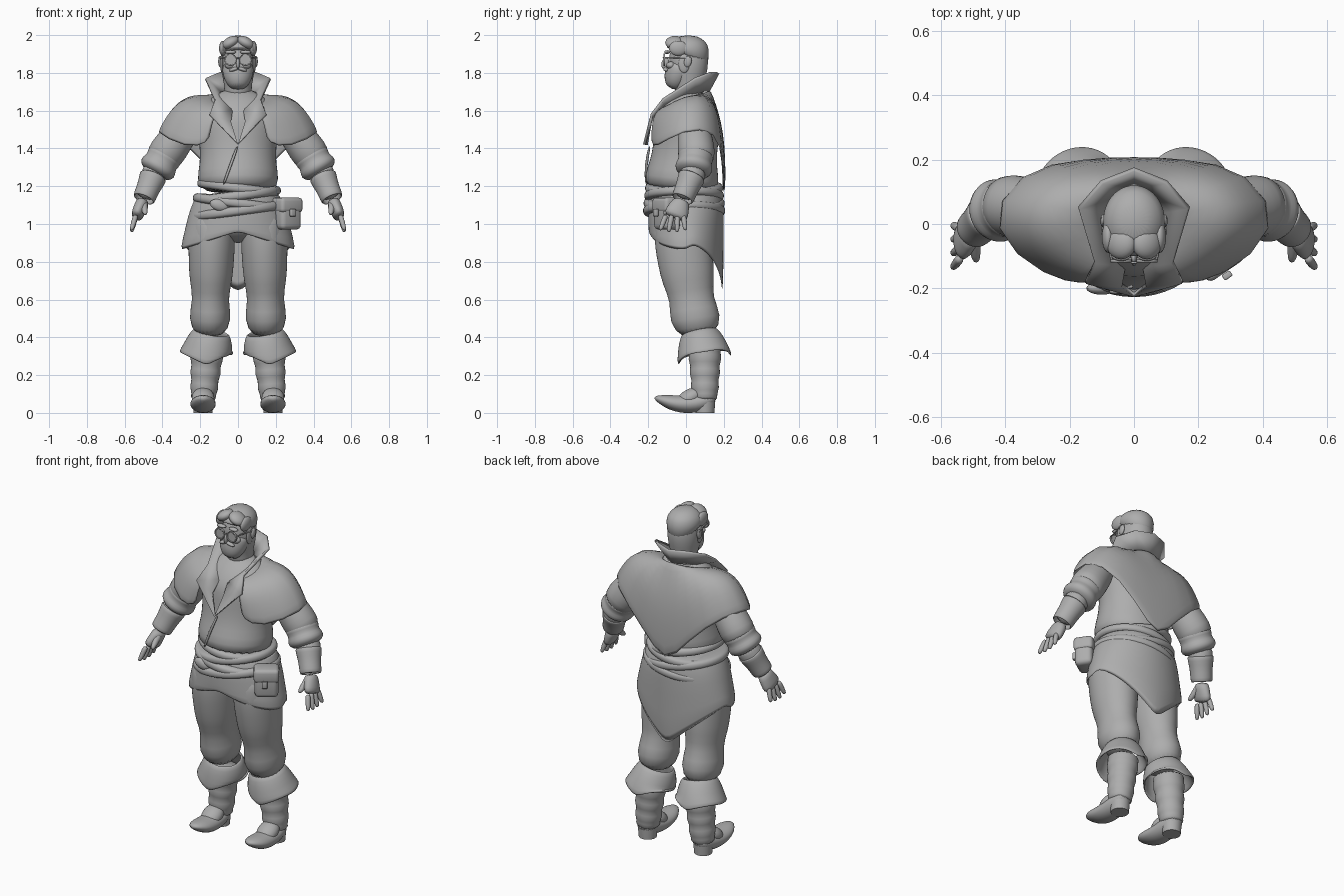
import bpy
import bmesh
from math import cos, sin, pi
from mathutils import Vector, Matrix

if "Cube" in bpy.data.objects:
    bpy.data.objects.remove(bpy.data.objects["Cube"], do_unlink=True)

clay = bpy.data.materials.new("clay_grey")
clay.use_nodes = True
clay.diffuse_color = (.42, .42, .42, 1)
clay.node_tree.nodes["Principled BSDF"].inputs["Base Color"].default_value = clay.diffuse_color

RIGHT = Vector((1, 0, 0))


def finish(name, bm, mirror=False, thickness=0, smooth=True):
    """Turn a bmesh into a shaded object with the usual modifiers."""
    bmesh.ops.recalc_face_normals(bm, faces=bm.faces)
    mesh = bpy.data.meshes.new(name)
    bm.to_mesh(mesh)
    bm.free()
    mesh.materials.append(clay)
    mesh.polygons.foreach_set("use_smooth", [True] * len(mesh.polygons))
    obj = bpy.data.objects.new(name, mesh)
    bpy.context.scene.collection.objects.link(obj)
    if mirror:
        obj.modifiers.new("mirror", "MIRROR")
    if thickness:
        solid = obj.modifiers.new("thickness", "SOLIDIFY")
        solid.thickness = thickness
        solid.offset = 0
    if smooth:
        subdivision = obj.modifiers.new("smooth", "SUBSURF")
        subdivision.levels = subdivision.render_levels = 1
    else:
        mesh.set_sharp_from_angle(angle=pi / 5)


def limb(name, start, end, radii, depth=(1, 1), bow=(0, 0, 0), sides=24, open_ends=False, hem=None, **options):
    """Skin evenly spaced elliptical rings between two points.

    depth is the depth to width ratio at each end, bow bends the path,
    and hem gives the height of the last ring from its x and y offsets.
    """
    bm = bmesh.new()
    start, end = Vector(start), Vector(end)
    along = (end - start).normalized()
    across = (RIGHT - along * RIGHT.dot(along)).normalized()
    inward = along.cross(across)
    loops = []
    for i, radius in enumerate(radii):
        t = i / (len(radii) - 1)
        centre = start.lerp(end, t) + Vector(bow) * sin(pi * t)
        ratio = depth[0] + (depth[1] - depth[0]) * t
        loop = []
        for k in range(sides):
            angle = 2 * pi * k / sides
            offset = (across * cos(angle) + inward * sin(angle) * ratio) * radius
            point = centre + offset
            if hem and t == 1:
                point.z = hem(offset.x, offset.y)
            loop.append(bm.verts.new(point))
        loops.append(loop)
    for upper, lower in zip(loops, loops[1:]):
        for k in range(sides):
            n = (k + 1) % sides
            bm.faces.new((upper[k], upper[n], lower[n], lower[k]))
    if not open_ends:
        bm.faces.new(loops[0])
        bm.faces.new(loops[-1])
    finish(name, bm, **options)


def sheet(name, rows, **options):
    """Mirrored cloth from rows of points."""
    bm = bmesh.new()
    grid = [[bm.verts.new(point) for point in row] for row in rows]
    for upper, lower in zip(grid, grid[1:]):
        for k in range(len(upper) - 1):
            bm.faces.new((upper[k], upper[k + 1], lower[k + 1], lower[k]))
    finish(name, bm, mirror=True, **options)


def placed(centre, size, turn, axis):
    return Matrix.Translation(centre) @ Matrix.Rotation(turn, 4, axis) @ Matrix.Diagonal((*size, 1))


def blob(name, centre, size, turn=0, axis="X", mirror=False):
    bm = bmesh.new()
    bmesh.ops.create_uvsphere(bm, u_segments=20, v_segments=12, radius=1, matrix=placed(centre, size, turn, axis))
    finish(name, bm, mirror=mirror, smooth=False)


def rounded_box(name, centre, size, turn):
    bm = bmesh.new()
    bmesh.ops.create_cube(bm, size=1, matrix=placed(centre, size, turn, "Z"))
    bmesh.ops.bevel(bm, geom=bm.edges, offset=min(size) / 4, segments=3, profile=.5, affect="EDGES")
    finish(name, bm, smooth=False)


# Head and swept hair
limb("head", start=(0, .02, 1.66), end=(0, .01, 1.98),
     radii=(.08, .07, .08, .09, .09, .08, .04), depth=(1, 1.25))
limb("hair", start=(0, .01, 2), end=(0, .01, 1.9),
     radii=(.04, .085, .1, .095), depth=(1.1, 1.18), hem=lambda x, y: 1.87 - y * .6)
blob("hair_sweep", centre=(.04, -.06, 1.96), size=(.05, .05, .03), turn=.5, axis="Y", mirror=True)
blob("hair_side", centre=(.08, -.04, 1.93), size=(.02, .05, .04), mirror=True)

# Face
limb("beard", start=(0, -.02, 1.85), end=(0, -.075, 1.715), radii=(.08, .085, .078, .065, .035),
     depth=(.9, .9))
blob("moustache", centre=(.02, -.105, 1.82), size=(.03, .015, .01), turn=.3, axis="Y", mirror=True)
blob("sideburn", centre=(.085, -.01, 1.85), size=(.01, .03, .05), mirror=True)
blob("nose", centre=(0, -.11, 1.85), size=(.01, .02, .03), turn=-.3)
blob("brow", centre=(.04, -.1, 1.91), size=(.03, .015, .01), mirror=True)
blob("cheek", centre=(.04, -.08, 1.84), size=(.03, .025, .02), mirror=True)
blob("ear", centre=(.095, .01, 1.86), size=(.01, .02, .03), turn=-.2, mirror=True)

# Spectacles
limb("spectacle_rim", start=(.04, -.11, 1.87), end=(.04, -.12, 1.87), radii=(.03, .03),
     open_ends=True, thickness=.006, mirror=True, smooth=False)
limb("spectacle_lens", start=(.04, -.112, 1.87), end=(.04, -.116, 1.87), radii=(.03, .03),
     mirror=True, smooth=False)
limb("spectacle_arm", start=(.07, -.11, 1.88), end=(.1, .02, 1.88), radii=(.004, .004),
     sides=6, mirror=True, smooth=False)
blob("spectacle_bridge", centre=(0, -.12, 1.88), size=(.01, .004, .004))

# Coat body with its overlapping front edge
limb("coat_body", start=(0, .03, 1.72), end=(0, -.03, 1.16),
     radii=(.08, .18, .23, .215, .203, .203, .22, .2), depth=(.7, .95))
limb("coat_front_edge", start=(0, -.19, 1.42), end=(-.08, -.21, 1.2), radii=(.008, .008, .008),
     bow=(0, -.015, 0), sides=8)
blob("hips", centre=(0, 0, 1.03), size=(.22, .16, .13))

# Shoulder cape: hangs from a neck ring to a pointed hem, front edge to back centre
cape_hem = [(.15, -.18, 1.43), (.27, -.17, 1.39), (.47, -.02, 1.5), (.37, .17, 1.5), (.15, .2, 1.3), (0, .2, 1.1)]
cape_rows = []
for row in range(6):
    t = row / 5
    points = []
    for column, tip in enumerate(cape_hem):
        angle = .5 + (pi - .5) * column / 5
        sideways = sin(angle) ** 2
        outward = Vector((sin(angle), -cos(angle), 0))
        neck = outward * .13 + Vector((0, 0, 1.66 - .05 * cos(angle)))
        swell = outward * .03 + Vector((0, 0, .03 + .05 * sideways))
        points.append(neck.lerp(Vector(tip), t) + swell * sin(pi * t))
    cape_rows.append(points)
sheet("shoulder_cape", cape_rows, thickness=.015)

# Standing collar running from the back of the neck down into pointed lapels
collar_edge = [(0, .17, 1.8), (.1, .13, 1.8), (.17, .05, 1.77), (.12, -.12, 1.66), (.15, -.18, 1.58), (0, -.21, 1.42)]
collar_base = [(x / 2 if y > 0 else x / 4, y * .7 if y > 0 else y - .01, z + (1.42 - z) / 4)
               for x, y, z in collar_edge]
sheet("collar", [collar_base, collar_edge], thickness=.015, smooth=False)

# Coat skirt: lowest at the back point, rising to the front
limb("coat_skirt", start=(0, 0, 1.16), end=(0, 0, .9), radii=(.21, .25, .27, .3), depth=(.85, .64), sides=36,
     open_ends=True, thickness=.015, hem=lambda x, y: .62 + abs(x) * .9 if y > 0 else .96 - abs(x) / 3)

# Sash wraps, each tipped the other way
for wrap in range(4):
    height = 1.19 - wrap * .04
    radius = .215 + wrap * .012
    lean = .004 * (-1) ** wrap
    limb("sash_wrap", start=(lean, -.01, height + .03), end=(-lean, -.01, height - .03),
         radii=[radius + swell for swell in (-.02, 0, .005, .005, 0, -.02)], depth=(.95 - wrap * .03,) * 2)
blob("sash_knot", centre=(-.1, -.2, 1.1), size=(.05, .02, .03), turn=.3, axis="Y")

# Belt pouch on the left hip
rounded_box("pouch", centre=(.26, -.1, 1.05), size=(.13, .1, .16), turn=.6)
rounded_box("pouch_flap", centre=(.26, -.1, 1.1), size=(.14, .11, .08), turn=.6)
rounded_box("pouch_clasp", centre=(.29, -.16, 1.06), size=(.03, .02, .04), turn=.6)

# Trousers, bagging over the knee
limb("trouser_leg", start=(.135, -.03, 1.1), end=(.15, .07, .4),
     radii=(.1, .12, .125, .12, .115, .09, .12, .075), depth=(1.25, 1.2), bow=(0, -.015, 0), mirror=True)

# Boots: flared cuff, wrinkled shaft, curled foot and heel
limb("boot_cuff", start=(.14, .07, .43), end=(.168, .1, .28), radii=(.09, .115, .13, .143),
     open_ends=True, thickness=.015, mirror=True, hem=lambda x, y: .25 + abs(x) / 2 + max(y, 0) / 3)
wrinkles = [.09 - ring * .003 + .008 * (-1) ** ring for ring in range(9)]
limb("boot_shaft", start=(.16, .1, .36), end=(.185, .1, .06), radii=wrinkles, mirror=True)
limb("boot_foot", start=(.185, .16, .08), end=(.185, -.17, .08), radii=(.04, .06, .065, .068, .068, .06, .02),
     depth=(.9, .5), bow=(0, 0, -.035), mirror=True)
blob("boot_instep", centre=(.185, .02, .08), size=(.06, .08, .045), turn=.5, mirror=True)
limb("boot_heel", start=(.185, .1, .06), end=(.185, .1, 0), radii=(.055, .05), mirror=True, smooth=False)

# Arms hang between named joints
shoulder = Vector((.25, .04, 1.55))
elbow = Vector((.42, .06, 1.32))
wrist = Vector((.5, -.02, 1.13))
knuckles = Vector((.54, -.06, 1.03))
limb("sleeve", shoulder, elbow, radii=(.07, .085, .095, .1, .09), mirror=True)
limb("elbow_cuff", shoulder.lerp(elbow, .75), elbow.lerp(wrist, .3),
     radii=(.08, .1, .085, .1, .1, .07), mirror=True)
limb("forearm", elbow, wrist, radii=(.07, .07, .05), mirror=True)
limb("glove_cuff", elbow.lerp(wrist, .35), wrist, radii=(.07, .06, .055, .055),
     open_ends=True, thickness=.012, mirror=True)

# Hands
limb("palm", wrist, knuckles, radii=(.035, .035, .035, .03), depth=(1.2, 2.1), mirror=True)
for finger in range(4):
    spread = finger - 1.5
    limb("finger", start=knuckles + Vector((0, spread * .03, .02)),
         end=knuckles + Vector((.025, spread * .045 - .01, abs(spread) * .01 - .08)),
         radii=(.015, .015, .014, .01), sides=10, mirror=True)
limb("thumb", start=wrist + Vector((0, -.02, -.02)), end=wrist + Vector((-.01, -.1, -.08)),
     radii=(.025, .02, .017, .01), sides=10, mirror=True)
